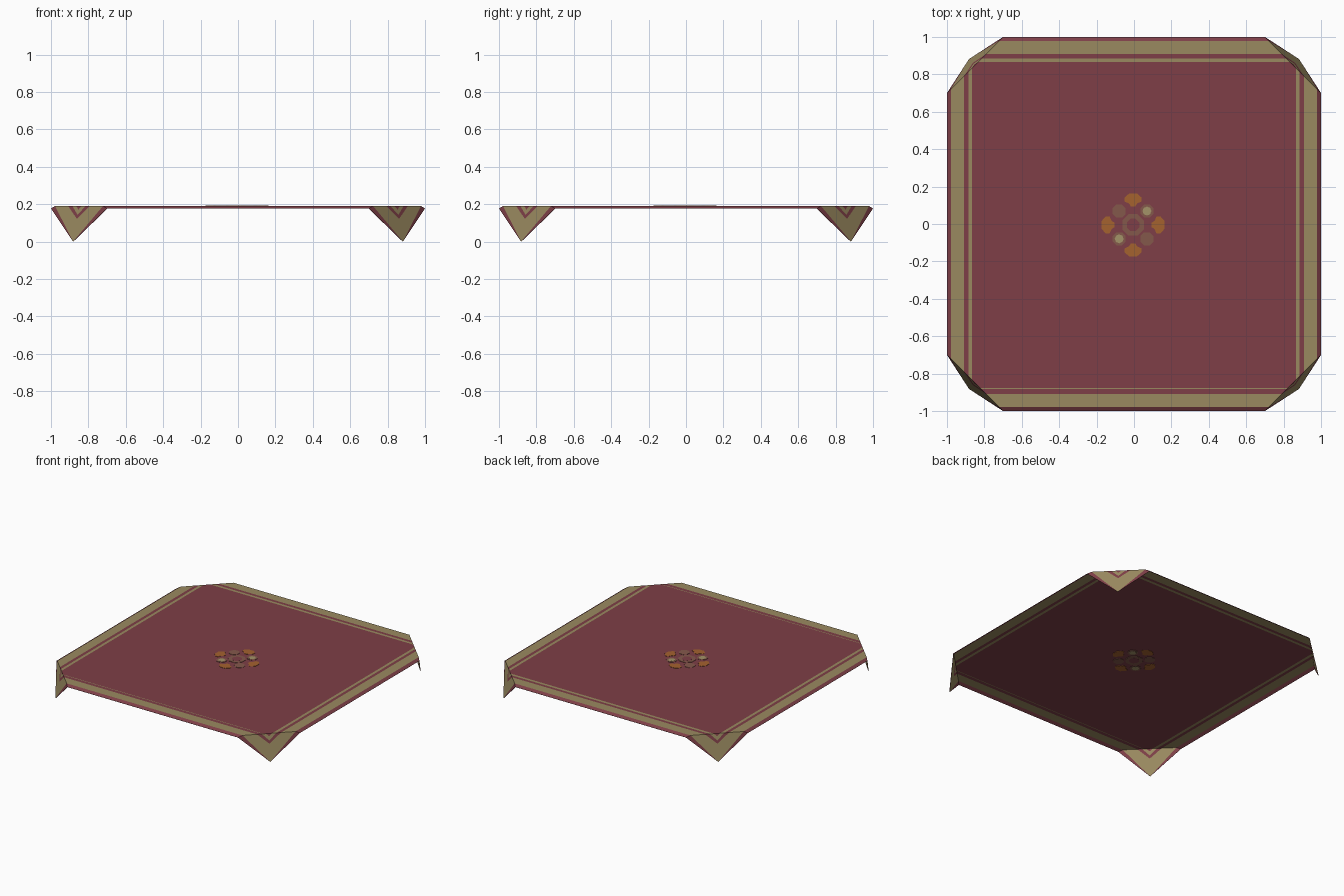
import bpy, bmesh, math
from mathutils import Vector

if "Cube" in bpy.data.objects:
    bpy.data.objects.remove(bpy.data.objects["Cube"])

TOP = 0.19


def material(name, hexa):
    def lin(c):
        c /= 255
        return c / 12.92 if c < 0.04045 else ((c + 0.055) / 1.055) ** 2.4
    m = bpy.data.materials.new(name)
    m.diffuse_color = (lin(hexa >> 16), lin(hexa >> 8 & 255), lin(hexa & 255), 1)
    m.use_nodes = True
    m.node_tree.nodes["Principled BSDF"].inputs["Base Color"].default_value = m.diffuse_color
    return m


RED = material("dark red", 0x7E3F47)
TAN = material("tan", 0x9A8A60)
ORANGE = material("orange", 0xA5622F)
BROWN = material("brown", 0x84594B)
PALE = material("pale olive", 0xA39468)


def finish(name, bm, mats):
    me = bpy.data.meshes.new(name)
    bm.to_mesh(me)
    bm.free()
    for m in mats:
        me.materials.append(m)
    ob = bpy.data.objects.new(name, me)
    bpy.context.collection.objects.link(ob)
    return ob


# Cloth: nested border bands, a sloping hem and four hanging corner flaps
# each level: half width, height, depth of its chevron on the flap
LEVELS = [(1, TOP - 0.013, 1), (0.978, TOP, 1), (0.908, TOP, 0.36),
          (0.885, TOP, 0.25), (0.881, TOP, 0.22), (0.876, TOP, 0.16), (0.865, TOP, 0.1)]
# band colours (1 = tan) for the back/left/right sides and for the front side
FULL = [0, 1, 0, 1, 1, 1]
THIN = [0, 1, 0, 0, 1, 0]
bm = bmesh.new()


def turn(p, k):
    x, y, z = p
    for _ in range(k):
        x, y = -y, x
    return Vector((x, y, z))


def face(points, k, mat):
    pts = []
    for p in points:
        p = turn(p, k)
        if all((p - q).length > 1e-6 for q in pts):
            pts.append(p)
    f = bm.faces.new([bm.verts.new(p) for p in pts])
    f.material_index = mat


def ends(level):
    d, z, t = level
    a, b = Vector((d, 1.7 - d, z)), Vector((1.7 - d, d, z))
    fold = Vector((0.85, 0.85, TOP))
    tip = fold.lerp(Vector((0.882, 0.882, 0)), t)
    return a, b, tip


for k in range(4):                      # k = 0 right, 1 back, 2 left, 3 front
    bands = THIN if k == 3 else FULL
    for i in range(len(LEVELS) - 1):
        a0, b0, t0 = ends(LEVELS[i])
        a1, b1, t1 = ends(LEVELS[i + 1])
        flip = lambda p: Vector((p.x, -p.y, p.z))
        face([flip(a0), a0, a1, flip(a1)], k, bands[i])
        face([a0, t0, t1, a1], k, FULL[i])
        face([t0, b0, b1, t1], k, FULL[i])
    a, b, t = ends(LEVELS[-1])
    face([a, t, b], k, 0)
# middle field
a, b, t = ends(LEVELS[-1])
ring = []
for k in range(4):
    ring += [turn(a, k), turn(b, k)]
face(ring, 0, 0)
bmesh.ops.remove_doubles(bm, verts=bm.verts, dist=1e-5)
bmesh.ops.recalc_face_normals(bm, faces=bm.faces)
big = max(bm.faces, key=lambda f: f.calc_area())
if big.normal.z < 0:
    bmesh.ops.reverse_faces(bm, faces=bm.faces)
cloth = finish("cloth", bm, [RED, TAN])
sol = cloth.modifiers.new("thickness", "SOLIDIFY")
sol.thickness = 0.002
sol.offset = -1


# Woven centre motif: thin plates visible from both sides
def plate(name, outline, mat, cx, cy, turn_by=0, grow=0.0):
    bm = bmesh.new()
    c, s = math.cos(turn_by), math.sin(turn_by)
    vs = [bm.verts.new((cx + x * c - y * s, cy + x * s + y * c, TOP - 0.004 - grow))
          for x, y in outline]
    f = bm.faces.new(vs)
    r = bmesh.ops.extrude_face_region(bm, geom=[f])
    up = [v for v in r["geom"] if isinstance(v, bmesh.types.BMVert)]
    bmesh.ops.translate(bm, verts=up, vec=(0, 0, 0.006 + 2 * grow))
    bmesh.ops.recalc_face_normals(bm, faces=bm.faces)
    return finish(name, bm, [mat])


def ngon(n, r, start=0.0):
    return [(r * math.cos(start + i * math.tau / n), r * math.sin(start + i * math.tau / n))
            for i in range(n)]


PETAL = [(0.045, -0.012), (0.045, 0.01), (0.022, 0.02), (0.012, 0.036), (-0.012, 0.036),
         (-0.022, 0.02), (-0.045, 0.01), (-0.045, -0.012), (-0.02, -0.034), (0.02, -0.034)]
CX, CY = -0.005, -0.005
for k in range(4):
    q = k * math.pi / 2
    # orange outer petals
    plate("outer_petal", PETAL, ORANGE, CX + 0.135 * math.cos(q), CY + 0.135 * math.sin(q),
          q + math.pi / 2)
    # brown rounded squares on the diagonals
    e = q + math.pi / 4
    dx, dy = CX + 0.105 * math.cos(e), CY + 0.105 * math.sin(e)
    plate("motif_square", ngon(8, 0.038, math.pi / 8), BROWN, dx, dy)
    if k % 2 == 0:
        plate("pale_spot", ngon(8, 0.024), PALE, dx, dy, 0, 0.0006)
# brown ring in the middle with its red centre
plate("motif_ring", ngon(8, 0.062, math.pi / 8), BROWN, CX, CY, 0, 0.0003)
plate("motif_centre", ngon(8, 0.036, math.pi / 8), RED, CX, CY, 0, 0.0006)
